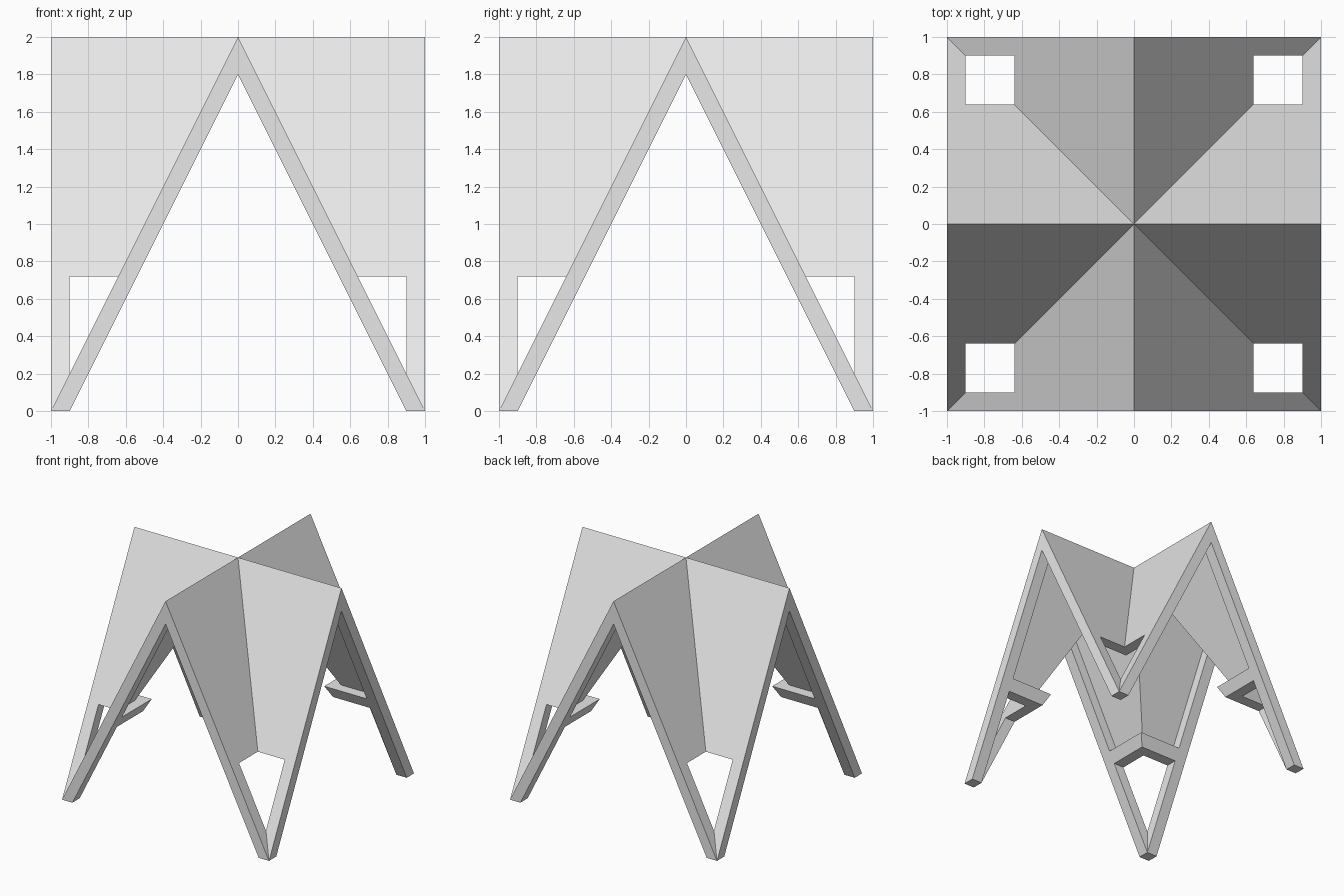
import bpy, bmesh

if "Cube" in bpy.data.objects:
    bpy.data.objects.remove(bpy.data.objects["Cube"])

# One plain grey for the whole model
grey = bpy.data.materials.new("light grey")
grey.diffuse_color = (0.8, 0.8, 0.8, 1)
grey.use_nodes = True
grey.node_tree.nodes["Principled BSDF"].inputs["Base Color"].default_value = grey.diffuse_color

APEX, WALL, RIM = 2.0, 0.2, 0.9      # ridge height, vertical thickness, rim inner edge
BAR_LOW, BAR_TOP, SKIN = 0.72, 0.82, 0.01


def make_object(name, bm):
    bmesh.ops.recalc_face_normals(bm, faces=bm.faces)
    mesh = bpy.data.meshes.new(name)
    bm.to_mesh(mesh)
    bm.free()
    obj = bpy.data.objects.new(name, mesh)
    bpy.context.collection.objects.link(obj)
    return obj


def prism(profile, half, along_x):
    """Extrude a cross-section of (across, z) points along x or y."""
    bm = bmesh.new()
    rings = []
    for s in (-half, half):
        rings.append([bm.verts.new((s, a, z) if along_x else (a, s, z))
                      for a, z in profile])
        bm.faces.new(rings[-1])
    n = len(profile)
    for i in range(n):
        j = (i + 1) % n
        bm.faces.new((rings[0][i], rings[0][j], rings[1][j], rings[1][i]))
    return make_object("cutter", bm)


def cut(body, cutter):
    cutter.hide_render = True
    mod = body.modifiers.new("cut", 'BOOLEAN')
    mod.operation = 'DIFFERENCE'
    mod.solver = 'EXACT'
    mod.object = cutter
    bpy.context.view_layer.objects.active = body
    bpy.ops.object.modifier_apply(modifier=mod.name)
    bpy.data.objects.remove(cutter, do_unlink=True)


# Cross-gabled solid: level ridges to each side, valleys down to the corners
bm = bmesh.new()
centre = bm.verts.new((0, 0, APEX))
plan = [(1, 0), (1, 1), (0, 1), (-1, 1), (-1, 0), (-1, -1), (0, -1), (1, -1)]
ring = [bm.verts.new((x, y, 0 if x and y else APEX)) for x, y in plan]
for i in range(8):
    bm.faces.new((centre, ring[i], ring[(i + 1) % 8]))
for i in range(0, 8, 2):
    bm.faces.new((ring[i - 1], ring[i], ring[i + 1]))
bm.faces.new(ring[1::2])
canopy = make_object("cross_gable_canopy", bm)
canopy.data.materials.append(grey)

# Two crossing tunnels leave a shell on four legs
inner = APEX - WALL
for along_x in (True, False):
    cut(canopy, prism([(-1, inner - 2), (1, inner - 2), (0, inner)], 1.2, along_x))

# Corner windows: open everything inside the rim below the cross bar
cut(canopy, prism([(-RIM, -1), (RIM, -1), (RIM, BAR_LOW), (-RIM, BAR_LOW)], RIM, True))

# Recessed underside above the cross bar leaves thin panels inside the rim
top = APEX - SKIN
w = (top - BAR_TOP) / 2
for along_x in (True, False):
    cut(canopy, prism([(-w, BAR_TOP), (w, BAR_TOP), (0, top)], RIM, along_x))
